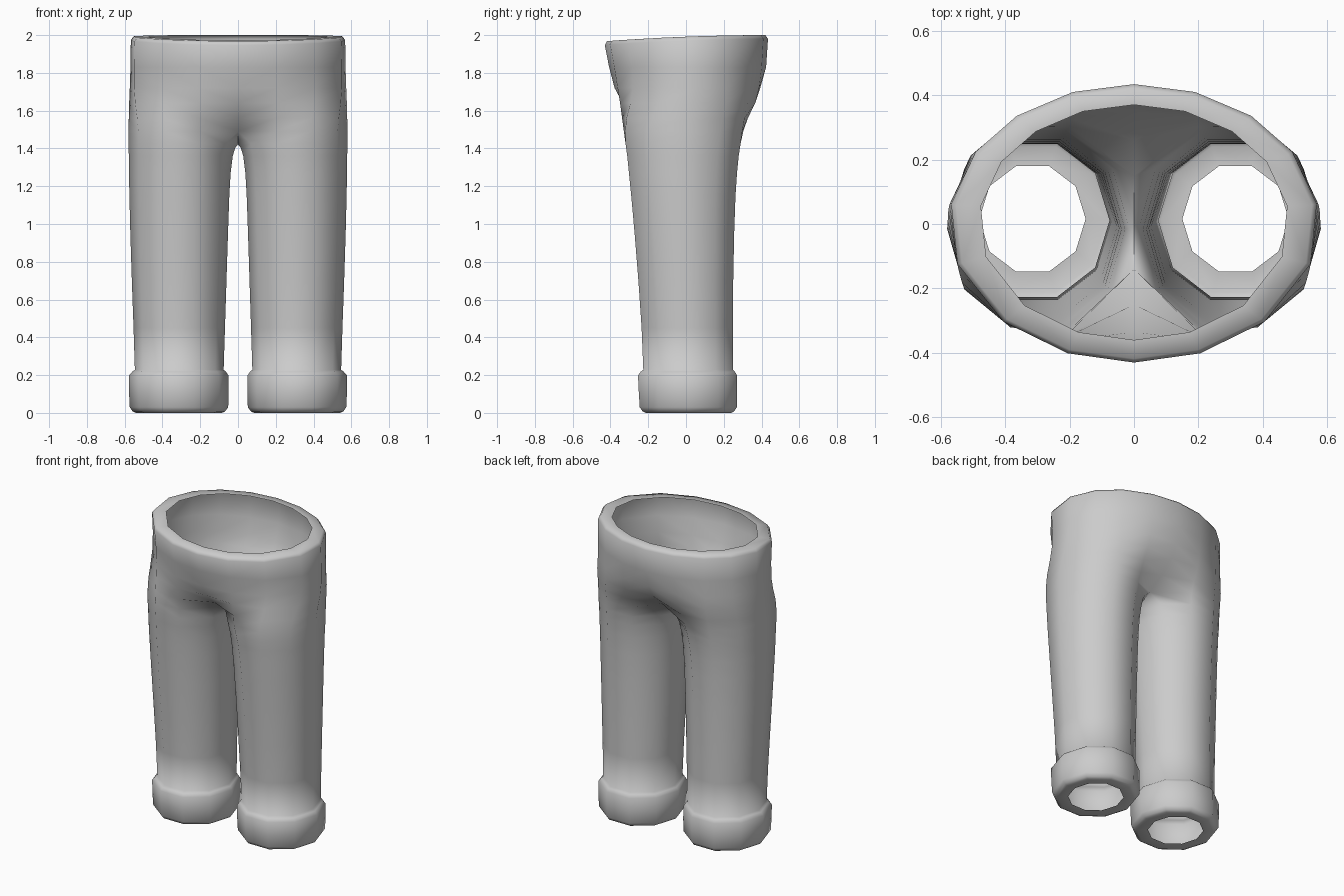
import bpy, bmesh
from math import sin, cos, radians

if "Cube" in bpy.data.objects:
    bpy.data.objects.remove(bpy.data.objects["Cube"])

# Each ring has 9 points from back centre round the outside to front centre;
# leg rings add a tenth point on the inner thigh.
WAIST_ANG = [90, 70.7, 50.6, 31, 8, -17, -45, -69, -90]
LEG_ANG = [144, 108, 72, 36, 0, -36, -72, -108, -144, 180]
FLAT = sin(radians(72))


def leg_point(a, x0, x1, yf, yb):
    a = radians(a)
    return ((x0 + x1) / 2 + (x1 - x0) / 2 * cos(a),
            (yf + yb) / 2 + (yb - yf) / 2 * sin(a) / FLAT)


def waist_point(a, x1, yf, yb):
    a = radians(a)
    return x1 * cos(a), (yf + yb) / 2 + (yb - yf) / 2 * sin(a)


# Waist and hips: z, x out, y front, y back, blend to leg shape, centre y front, centre y back
hips = [
    (2.000, .48, -.36, .37, 0, -.36, .37),
    (2.000, .558, -.418, .42, 0, -.418, .42),
    (1.980, .573, -.43, .434, 0, -.43, .434),
    (1.83, .575, -.407, .424, 0, -.407, .424),
    (1.72, .578, -.386, .407, .1, -.378, .393),
    (1.64, .58, -.365, .38, .35, -.335, .35),
    (1.56, .58, -.345, .333, .7, -.25, .26),
    (1.49, .58, -.331, .305, .9, -.14, .15),
]
# Legs and cuffs: z, x in, x out, y front, y back
legs = [
    (1.425, .014, .58, -.32, .289),
    (1.36, .028, .578, -.311, .279),
    (1.27, .039, .577, -.302, .27),
    (1.15, .046, .575, -.29, .262),
    (0.95, .053, .57, -.272, .255),
    (0.70, .061, .562, -.252, .25),
    (0.45, .069, .553, -.235, .248),
    (0.228, .076, .546, -.226, .248),
    (0.218, .064, .56, -.24, .259),
    (0.198, .05, .577, -.254, .271),
    (0.110, .049, .577, -.25, .271),
    (0.030, .052, .573, -.245, .269),
    (0.008, .068, .558, -.23, .255),
    (0.000, .085, .54, -.212, .24),
    (0.004, .15, .48, -.148, .18),
]

bm = bmesh.new()
rings = []
for z, x1, yf, yb, t, cf, cb in hips:
    ring = []
    for i in range(9):
        wx, wy = waist_point(WAIST_ANG[i], x1, yf, yb)
        lx, ly = leg_point(LEG_ANG[i], 0, x1, yf, yb)
        x, y = wx + (lx - wx) * t, wy + (ly - wy) * t
        if i in (0, 8):
            x, y = 0, (cb if i == 0 else cf)
        # waistband dips towards the front
        dip = .033 * ((.43 - y) / .86) ** 2 if z > 1.9 else 0
        ring.append(bm.verts.new((x, y, z - dip)))
    rings.append(ring)
rings[-1].append(bm.verts.new((0, 0, 1.42)))    # crotch point
for z, *box in legs:
    ring = []
    for i, a in enumerate(LEG_ANG):
        x, y = leg_point(a, *box)
        drop = .02 if i == 9 and z > 1.4 else 0
        ring.append(bm.verts.new((x, y, z - drop)))
    rings.append(ring)

# Skin the rings: open bands on the hips, closed bands on the leg
for upper, lower in zip(rings, rings[1:]):
    n = len(upper)
    for i in range(n if n == 10 else 8):
        j = (i + 1) % n
        bm.faces.new((upper[i], upper[j], lower[j], lower[i]))
bmesh.ops.recalc_face_normals(bm, faces=bm.faces)
# outermost hip faces must point outwards
bm.normal_update()
probe = max(bm.faces, key=lambda f: f.calc_center_median().x)
if probe.normal.x < 0:
    bmesh.ops.reverse_faces(bm, faces=bm.faces)

mesh = bpy.data.meshes.new("trousers")
bm.to_mesh(mesh)
bm.free()
trousers = bpy.data.objects.new("trousers", mesh)
bpy.context.collection.objects.link(trousers)
bpy.context.view_layer.objects.active = trousers
trousers.select_set(True)

# Mirror to the other leg
mirror = trousers.modifiers.new("mirror", 'MIRROR')
mirror.merge_threshold = .001
bpy.ops.object.modifier_apply(modifier=mirror.name)
bpy.ops.object.shade_smooth_by_angle(angle=radians(65))
